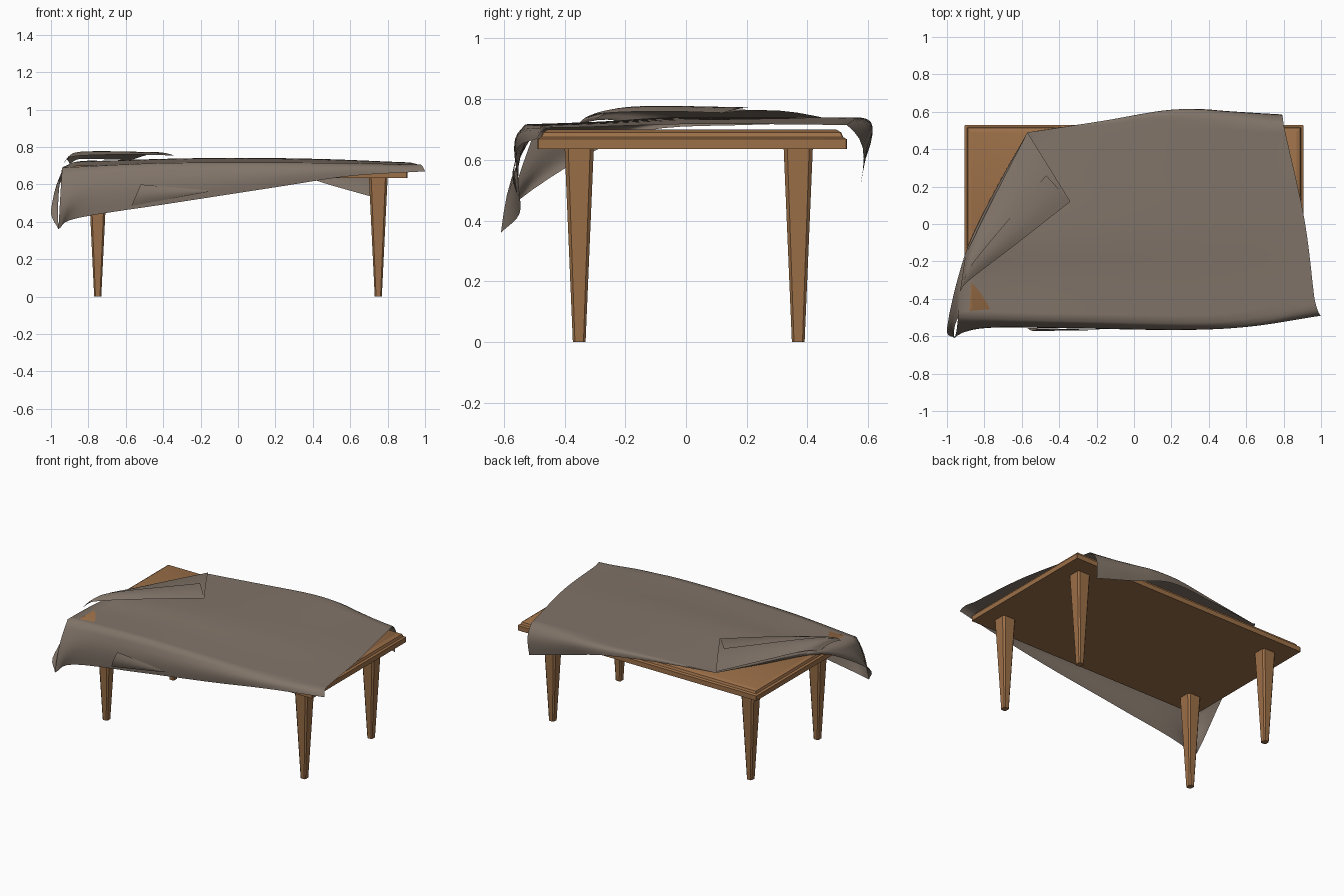
import bpy, bmesh
from math import sin, pi
from mathutils import Vector

cube = bpy.data.objects.get("Cube")
if cube:
    bpy.data.objects.remove(cube)


def material(name, color):
    mat = bpy.data.materials.new(name)
    mat.use_nodes = True
    mat.diffuse_color = (*color, 1)
    shader = mat.node_tree.nodes["Principled BSDF"]
    shader.inputs["Base Color"].default_value = (*color, 1)
    return mat


wood = material("warm wood", (0.33, 0.16, 0.065))
linen = material("taupe cloth", (0.22, 0.175, 0.14))


def finish(name, bm, mat, angle):
    mesh = bpy.data.meshes.new(name)
    bm.to_mesh(mesh)
    bm.free()
    mesh.materials.append(mat)
    ob = bpy.data.objects.new(name, mesh)
    bpy.context.collection.objects.link(ob)
    bpy.ops.object.select_all(action='DESELECT')
    ob.select_set(True)
    bpy.context.view_layer.objects.active = ob
    bpy.ops.object.shade_smooth_by_angle(angle=angle)


def add_grid(bm, rows):
    """Quads between neighbouring rows of points."""
    verts = [[bm.verts.new(point) for point in row] for row in rows]
    for low, high in zip(verts, verts[1:]):
        for a, b, c, d in zip(low, low[1:], high[1:], high):
            bm.faces.new((a, b, c, d))
    return verts


def rounded_rect(center, half, z, cut):
    """Counter-clockwise rectangle with chamfered corners."""
    points = []
    for sx, sy in ((-1, -1), (1, -1), (1, 1), (-1, 1)):
        x, y = center[0] + sx * half[0], center[1] + sy * half[1]
        pair = [(x - sx * cut, y, z), (x, y - sy * cut, z)]
        points += pair if sx * sy < 0 else pair[::-1]
    return points


def solid(name, rings):
    """Wooden solid through a stack of rings, closed at both ends."""
    bm = bmesh.new()
    verts = add_grid(bm, [ring + ring[:1] for ring in rings])
    bm.faces.new(verts[0][-2::-1])
    bm.faces.new(verts[-1][:-1])
    bmesh.ops.remove_doubles(bm, verts=bm.verts, dist=0.0001)
    finish(name, bm, wood, 0.6)


# Table top with a stepped upper edge
steps = [(0, .635), (0, .668), (.012, .675), (.018, .69), (.035, .7)]
solid("table_top", [rounded_rect((0, .02), (.905 - inset, .51 - inset), z, .003)
                    for inset, z in steps])

# Four tapered legs with chamfered corners
for side, x in (("right", -.75), ("left", .75)):
    for end, y in (("front", -.352), ("back", .37)):
        solid(f"{end}_{side}_leg", [rounded_rect((x, y), (.019, .021), 0, .007),
                                    rounded_rect((x, y), (.05, .048), .637, .012)])


COUNT = 24


def curve(*points):
    """Evenly sampled smooth curve through every given point."""
    p = [Vector(point) for point in points]
    p = [p[0] * 2 - p[1]] + p + [p[-1] * 2 - p[-2]]
    samples = []
    for k in range(COUNT + 1):
        place = k / COUNT * (len(points) - 1)
        i = min(int(place), len(points) - 2)
        t = place - i
        a, b, c, d = p[i:i + 4]
        samples.append(b + (c - a) * t / 2 + (a - b * 2.5 + c * 2 - d / 2) * t ** 2
                       + ((b - c) * 3 + d - a) * t ** 3 / 2)
    return samples


def strip(start, end, bulge, steps=6):
    """Rows of points from one curve to another, bowed along bulge."""
    rows = []
    for k in range(steps + 1):
        t = k / steps
        bow = Vector(bulge) * sin(pi * t)
        rows.append([a.lerp(b, t) + bow * min(1, (a - b).length * 9)
                     for a, b in zip(start, end)])
    return rows


def blanket(front, back, left, right):
    """Rows of points filling the space between four edge curves."""
    rows = []
    for j in range(COUNT + 1):
        v = j / COUNT
        row = []
        for i in range(COUNT + 1):
            u = i / COUNT
            corners = front[0].lerp(front[-1], u).lerp(back[0].lerp(back[-1], u), v)
            row.append(front[i].lerp(back[i], v) + left[j].lerp(right[j], u) - corners)
        rows.append(row)
    return rows


def cloth(name, *patches):
    """Sew patches into one sheet whose top faces upward."""
    bm = bmesh.new()
    for rows in patches:
        add_grid(bm, rows)
    bmesh.ops.remove_doubles(bm, verts=bm.verts, dist=0.0002)
    bmesh.ops.recalc_face_normals(bm, faces=bm.faces)
    if sum(f.normal.z * f.calc_area() for f in bm.faces) < 0:
        bmesh.ops.reverse_faces(bm, faces=bm.faces)
    finish(name, bm, linen, 1.3)


# Edges where the cloth bends over the table
T = .722
near_right, near_left = (-.94, -.5, .69), (.965, -.4, .706)
far_right, far_left = (-.57, .49, T), (.8, .53, .715)
front = curve(near_right, (-.35, -.52, .715), (.5, -.52, .715), near_left)
back = curve(far_right, (.21, .56, .74), far_left)
fold = curve(near_right, (-.92, -.28, .7), (-.86, -.09, T), (-.72, .2, T), far_right)
free = curve(near_left, (.91, .03, .718), far_left)

# Lower hems of the hanging sides
tip = (-.96, -.61, .36)
front_hem = curve(tip, (-.86, -.55, .42), (-.35, -.55, .5), (.2, -.56, .585),
                  (.6, -.55, .645), (1, -.49, .67))
back_hem = curve(far_right, (-.17, .55, .71), (.21, .61, .68), (.5, .59, .595),
                 (.785, .575, .515))
side_hem = curve(tip, (-1, -.56, .46), (-.94, -.3, .63), (-.88, -.11, .7),
                 (-.73, .2, .715), far_right)

cloth("draped_cloth", blanket(front, back, fold, free),
      strip(front, front_hem, (0, -.02, .015)),
      strip(back, back_hem, (0, .03, .025)),
      strip(fold, side_hem, (-.01, 0, .01)))

# Corner folded back over the top
flap_edge = curve((-.93, -.36, .715), (-.88, -.3, .75), (-.62, -.1, .76), (-.34, .12, .755))
flap_root = curve((-.9, -.16, .71), (-.85, -.06, .735), (-.73, .18, .735), (-.57, .49, .73))
cloth("folded_corner", strip(flap_edge, flap_root, (0, 0, .02)))

# Hem turned over along the folded corner
hem_edge = curve((-.91, -.3, .735), (-.84, -.18, .775), (-.47, .26, .772))
cloth("turned_hem", strip(flap_edge, hem_edge, (0, 0, .007)))

# Small crease lying on the front drop
crease_top = curve((-.52, -.562, .6), (-.16, -.566, .568))
crease_hem = curve((-.57, -.556, .485), (-.16, -.566, .56))
cloth("front_crease", strip(crease_top, crease_hem, (0, -.012, 0)))
